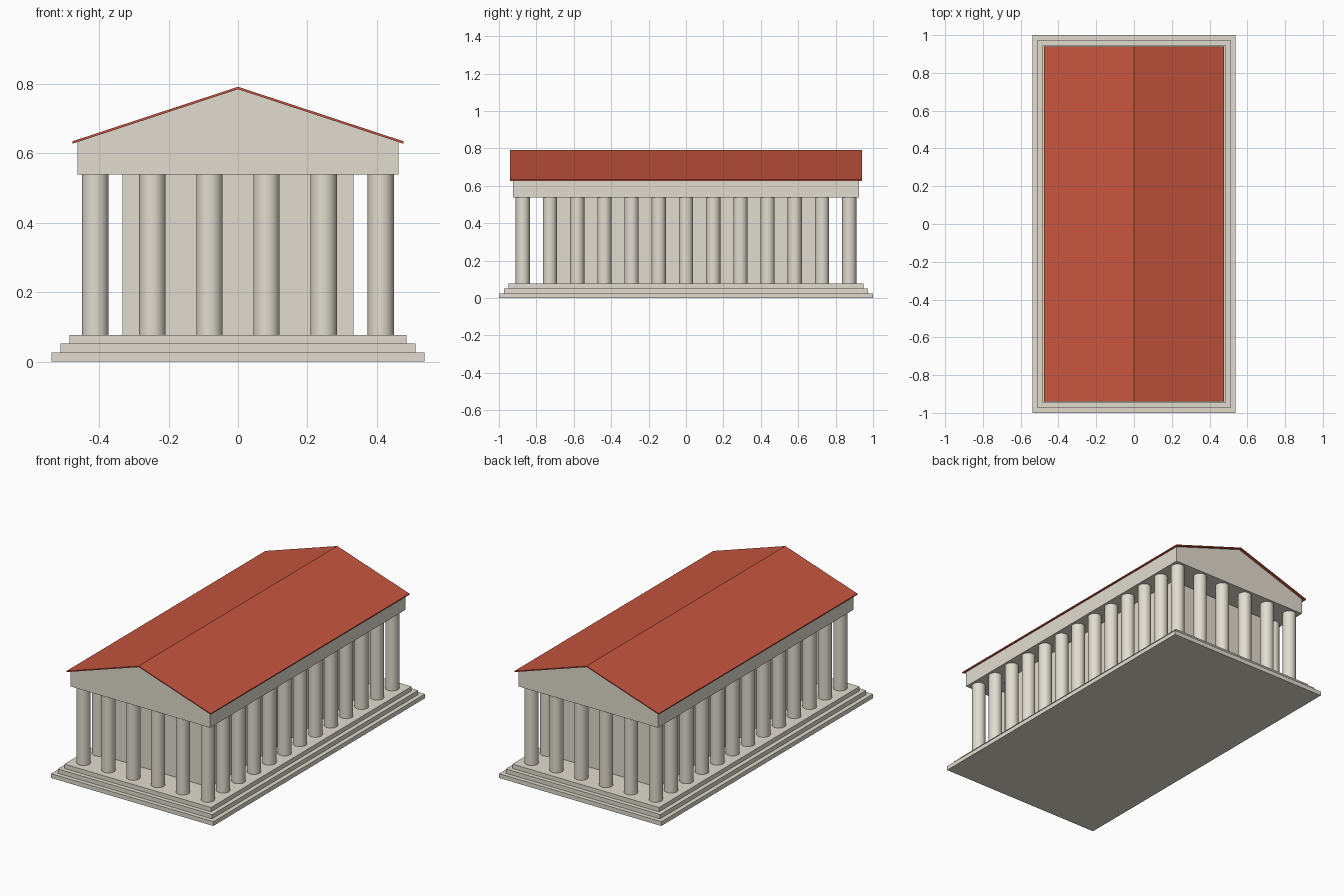
import bpy
import bmesh

if "Cube" in bpy.data.objects:
    bpy.data.objects.remove(bpy.data.objects["Cube"])


def material(name, rgb):
    m = bpy.data.materials.new(name)
    m.diffuse_color = (*rgb, 1.0)
    m.use_nodes = True
    m.node_tree.nodes["Principled BSDF"].inputs["Base Color"].default_value = m.diffuse_color
    return m


STONE = material("pale stone", (0.76, 0.72, 0.63))
TILE = material("red roof tile", (0.57, 0.09, 0.05))


def extrude_profile(name, points, half_len, mat):
    """Extrude an x/z outline along y, centred on y = 0."""
    bm = bmesh.new()
    face = bm.faces.new([bm.verts.new((x, -half_len, z)) for x, z in points])
    out = bmesh.ops.extrude_face_region(bm, geom=[face])["geom"]
    moved = [v for v in out if isinstance(v, bmesh.types.BMVert)]
    bmesh.ops.translate(bm, verts=moved, vec=(0, 2 * half_len, 0))
    # the extrusion drops the starting cap, so close it again if needed
    open_edges = [e for e in bm.edges if e.is_boundary]
    if open_edges:
        bmesh.ops.holes_fill(bm, edges=open_edges, sides=0)
    bmesh.ops.recalc_face_normals(bm, faces=bm.faces)
    me = bpy.data.meshes.new(name)
    bm.to_mesh(me)
    bm.free()
    me.materials.append(mat)
    ob = bpy.data.objects.new(name, me)
    bpy.context.collection.objects.link(ob)
    return ob


def box(name, hx, hy, z0, z1):
    return extrude_profile(name, [(-hx, z0), (hx, z0), (hx, z1), (-hx, z1)], hy, STONE)


# Three stepped base slabs
FLOOR, BEAM = 0.077, 0.539
for i in range(3):
    inset = 0.0257 * i
    box(f"base_step_{i + 1}", 0.537 - inset, 1.0 - inset, FLOOR / 3 * i, FLOOR / 3 * (i + 1))

# Inner chamber
box("inner_chamber", 0.332, 0.74, FLOOR, BEAM)

# Colonnade: 6 columns across, 13 along, only around the edge
NX, NY, CX, CY = 6, 13, 0.411, 0.873
column_mesh = None
for i in range(NX):
    for j in range(NY):
        if 0 < i < NX - 1 and 0 < j < NY - 1:
            continue
        pos = (-CX + 2 * CX * i / (NX - 1), -CY + 2 * CY * j / (NY - 1), (FLOOR + BEAM) / 2)
        if column_mesh is None:
            bpy.ops.mesh.primitive_cylinder_add(vertices=32, radius=0.038,
                                                depth=BEAM - FLOOR, location=pos)
            ob = bpy.context.object
            ob.data.materials.append(STONE)
            bpy.ops.object.shade_smooth_by_angle()
            column_mesh = ob.data
        else:
            ob = bpy.data.objects.new("column", column_mesh)
            ob.location = pos
            bpy.context.collection.objects.link(ob)
        ob.name = f"column_{i + 1}_{j + 1}"

# Beam and gable in one outline, meeting the underside of the roof
EAVE, RIDGE, RX, BX, THICK = 0.634, 0.791, 0.477, 0.462, 0.007
slope = (RIDGE - EAVE) / RX
under = RIDGE - THICK
gable_z = under - slope * BX
extrude_profile("beam_and_gable",
                [(-BX, BEAM), (BX, BEAM), (BX, gable_z), (0, under), (-BX, gable_z)],
                0.924, STONE)

# Thin overhanging roof
extrude_profile("roof",
                [(-RX, EAVE - THICK), (0, under), (RX, EAVE - THICK),
                 (RX, EAVE), (0, RIDGE), (-RX, EAVE)],
                0.94, TILE)
